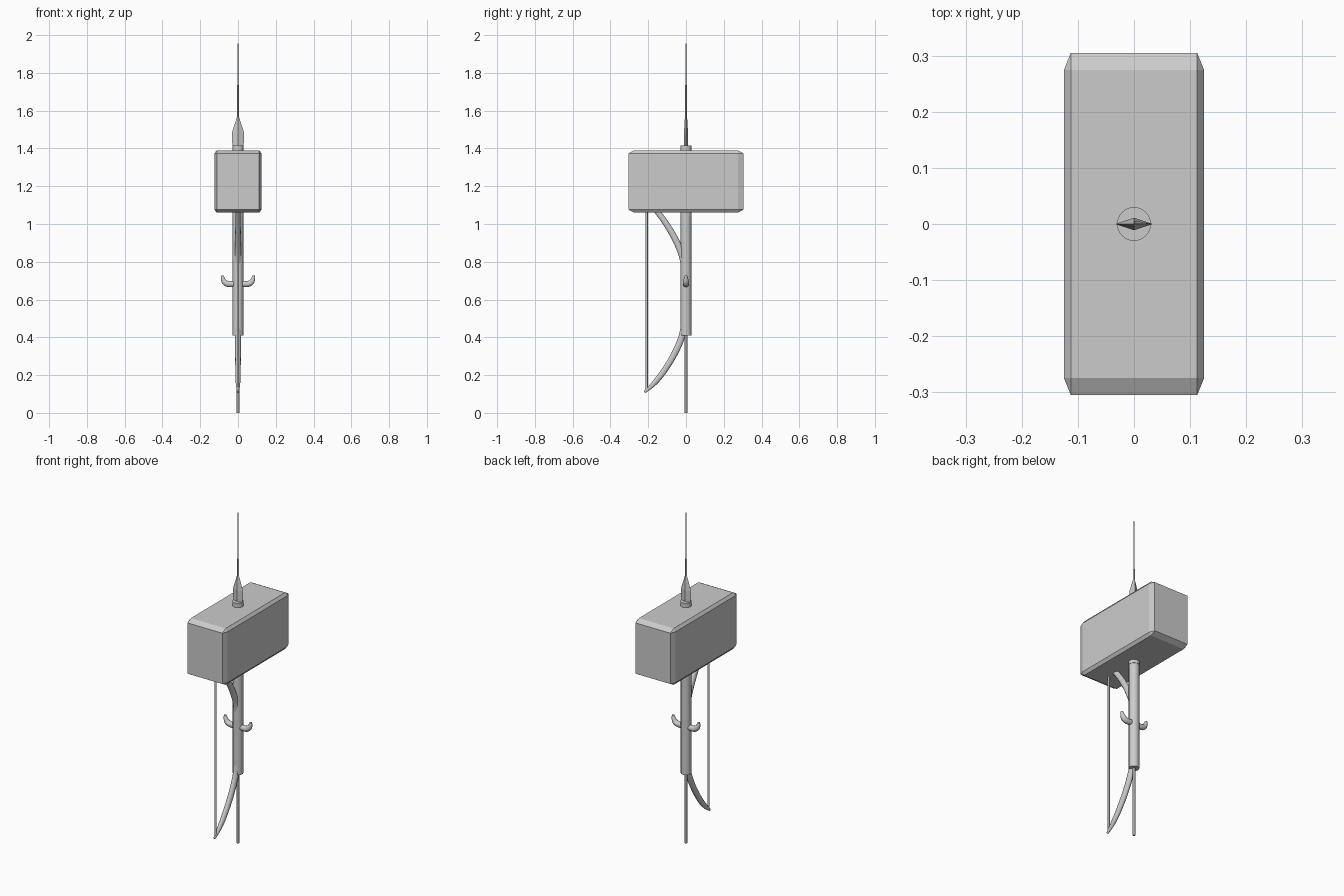
import bpy, bmesh
from mathutils import Vector

if "Cube" in bpy.data.objects:
    bpy.data.objects.remove(bpy.data.objects["Cube"])


def finish(name, bm, smooth=False):
    bmesh.ops.recalc_face_normals(bm, faces=bm.faces)
    me = bpy.data.meshes.new(name)
    bm.to_mesh(me)
    bm.free()
    ob = bpy.data.objects.new(name, me)
    bpy.context.collection.objects.link(ob)
    if smooth:
        bpy.ops.object.select_all(action='DESELECT')
        ob.select_set(True)
        bpy.context.view_layer.objects.active = ob
        bpy.ops.object.shade_smooth_by_angle(angle=0.7)
    return ob


def cylinder(name, r, z0, z1, y=0.0, sides=24):
    bpy.ops.mesh.primitive_cylinder_add(vertices=sides, radius=r, depth=z1 - z0,
                                        location=(0, y, (z0 + z1) / 2))
    bpy.context.object.name = name
    bpy.ops.object.shade_smooth_by_angle(angle=0.7)


def tube(name, pts, scale):
    """Smooth tapered tube; pts are (x, y, z, radius); scale widens it along x."""
    cu = bpy.data.curves.new(name, 'CURVE')
    cu.dimensions = '3D'
    cu.bevel_depth = 1.0
    cu.bevel_resolution = 3
    cu.resolution_u = 6
    cu.use_fill_caps = True
    sp = cu.splines.new('NURBS')
    sp.points.add(len(pts) - 1)
    for p, (x, y, z, r) in zip(sp.points, pts):
        p.co = (x / scale, y, z, 1)
        p.radius = r
    sp.use_endpoint_u = True
    sp.order_u = 3
    ob = bpy.data.objects.new(name, cu)
    bpy.context.collection.objects.link(ob)
    ob.scale.x = scale
    bpy.ops.object.select_all(action='DESELECT')
    ob.select_set(True)
    bpy.context.view_layer.objects.active = ob
    bpy.ops.object.convert(target='MESH')
    bpy.ops.object.shade_smooth_by_angle(angle=0.7)


# Hammer head: unit cube chamfered, then stretched so the chamfers stretch too
bm = bmesh.new()
bmesh.ops.create_cube(bm, size=1)
bmesh.ops.bevel(bm, geom=bm.edges[:], offset=0.05, segments=1, affect='EDGES')
bmesh.ops.scale(bm, vec=Vector((0.25, 0.61, 0.33)), verts=bm.verts)
bmesh.ops.translate(bm, vec=Vector((0, 0, 1.225)), verts=bm.verts)
finish("hammer_head", bm)

# Shaft, collar and lower rod
cylinder("shaft", 0.028, 0.41, 1.2)
cylinder("head_collar", 0.03, 1.04, 1.415)
cylinder("lower_rod", 0.007, 0.0, 0.5, sides=12)

# Diamond-section spear point drawn out into a long needle
bm = bmesh.new()
rings = []
for z, hx, hy in [(1.36, 0.027, 0.008), (1.48, 0.033, 0.011),
                  (1.565, 0.006, 0.006), (2.0, 0.0008, 0.0008)]:
    rings.append([bm.verts.new(c) for c in
                  [(hx, 0, z), (0, hy, z), (-hx, 0, z), (0, -hy, z)]])
for a, b in zip(rings, rings[1:]):
    for i in range(4):
        bm.faces.new((a[i], a[(i + 1) % 4], b[(i + 1) % 4], b[i]))
bm.faces.new(rings[0])
bm.faces.new(rings[-1])
finish("spear_point", bm)

# Bow limbs, mirrored about the grip, and the string
MID = 0.62
for name, s in (("lower_limb", -1), ("upper_limb", 1)):
    tube(name, [(0, -0.005, MID + s * 0.06, 0.015), (0, -0.008, MID + s * 0.18, 0.018),
                (0, -0.045, MID + s * 0.28, 0.018), (0, -0.105, MID + s * 0.385, 0.017),
                (0, -0.175, MID + s * 0.475, 0.015), (0, -0.22, MID + s * 0.51, 0.006)], 0.85)
cylinder("bowstring", 0.006, 0.115, 1.12, y=-0.208, sides=12)

# Curved side prongs
for name, s in (("left_prong", -1), ("right_prong", 1)):
    tube(name, [(s * 0.01, 0, 0.685, 0.016), (s * 0.05, 0, 0.677, 0.017),
                (s * 0.08, 0, 0.697, 0.015), (s * 0.083, 0, 0.727, 0.007)], 1.0)
